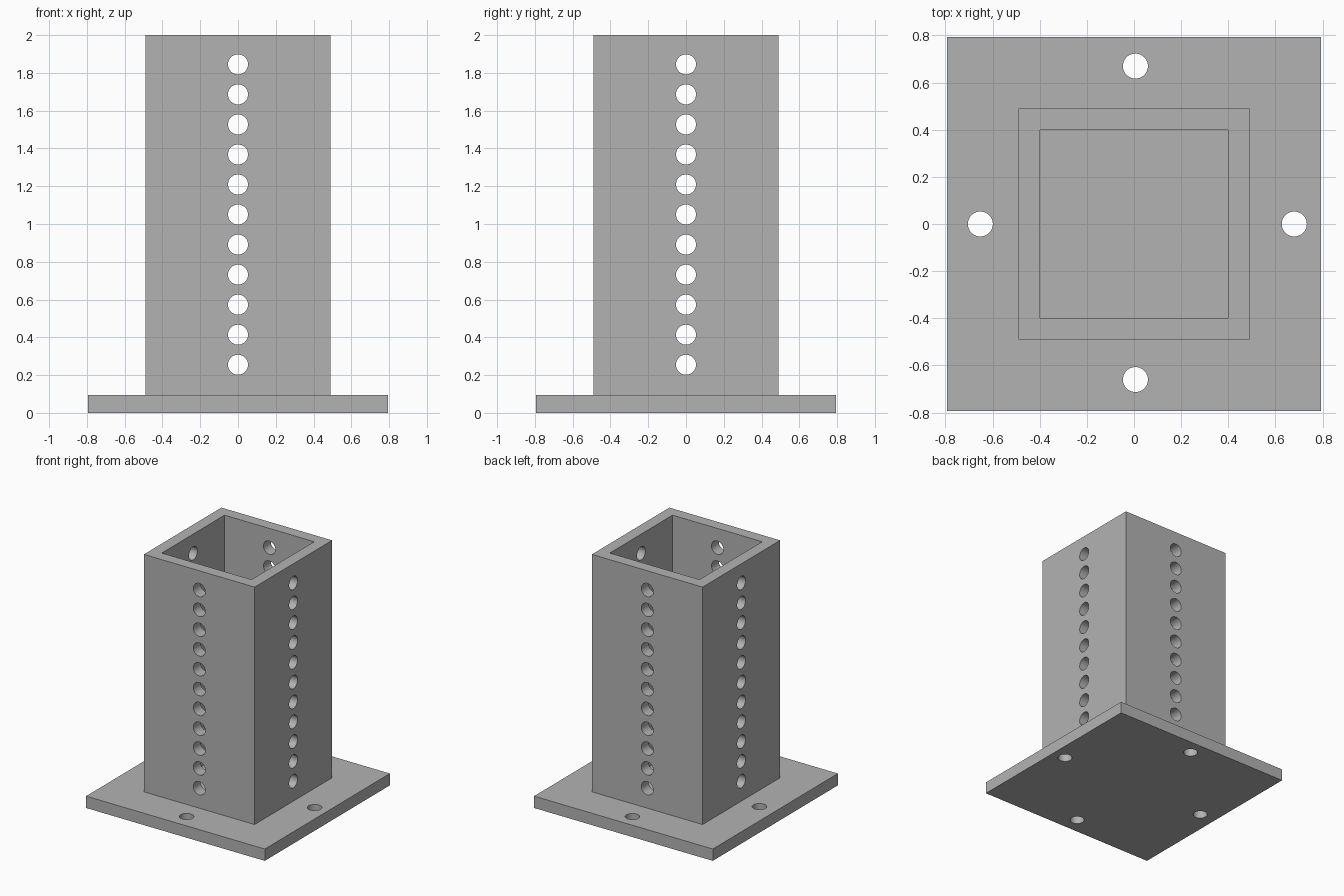
import bpy, bmesh
from math import pi, radians
from mathutils import Matrix, Vector

cube = bpy.data.objects.get("Cube")
if cube:
    bpy.data.objects.remove(cube, do_unlink=True)

PLATE, PLATE_TOP = 0.793, 0.095     # half width, thickness
OUTER, INNER, TOP = 0.491, 0.398, 2.0
HOLE_R = 0.053

steel = bpy.data.materials.new("grey_steel")
steel.use_nodes = True
grey = (0.45, 0.45, 0.45, 1)
steel.diffuse_color = grey
steel.node_tree.nodes["Principled BSDF"].inputs["Base Color"].default_value = grey


def add_box(bm, half, z0, z1):
    m = Matrix.Translation((0, 0, (z0 + z1) / 2)) @ Matrix.Diagonal((2 * half, 2 * half, z1 - z0, 1))
    bmesh.ops.create_cube(bm, size=1, matrix=m)


def add_pin(bm, centre, axis, depth):
    turn = Vector((0, 0, 1)).rotation_difference(Vector(axis)).to_matrix().to_4x4()
    bmesh.ops.create_cone(bm, cap_ends=True, segments=48, radius1=HOLE_R, radius2=HOLE_R,
                          depth=depth, matrix=Matrix.Translation(centre) @ turn)


def finish(name, bm):
    mesh = bpy.data.meshes.new(name)
    bm.to_mesh(mesh)
    bm.free()
    mesh.materials.append(steel)
    obj = bpy.data.objects.new(name, mesh)
    bpy.context.collection.objects.link(obj)
    return obj


def cut(obj, cutter):
    cutter.hide_render = True
    mod = obj.modifiers.new("cut", 'BOOLEAN')
    mod.operation, mod.solver, mod.object = 'DIFFERENCE', 'EXACT', cutter
    bpy.ops.object.select_all(action='DESELECT')
    bpy.context.view_layer.objects.active = obj
    obj.select_set(True)
    bpy.ops.object.modifier_apply(modifier=mod.name)
    bpy.data.objects.remove(cutter, do_unlink=True)


# Base plate with four bolt holes
bm = bmesh.new()
add_box(bm, PLATE, 0, PLATE_TOP)
plate = finish("base_plate", bm)
bm = bmesh.new()
for x, y in ((0.006, 0.67), (0.006, -0.66), (-0.652, 0), (0.68, 0)):
    add_pin(bm, (x, y, PLATE_TOP / 2), (0, 0, 1), 0.3)
cut(plate, finish("bolt_hole_cutter", bm))

# Square tube, hollow and open at the top
bm = bmesh.new()
add_box(bm, OUTER, PLATE_TOP, TOP)
tube = finish("square_tube", bm)
bm = bmesh.new()
add_box(bm, INNER, 0, TOP + 0.2)
cut(tube, finish("cavity_cutter", bm))

# Column of eleven holes through each wall
bm = bmesh.new()
wall = (OUTER + INNER) / 2
for i in range(11):
    z = 0.255 + 0.159 * i
    for side in (-wall, wall):
        add_pin(bm, (side, 0, z), (1, 0, 0), 0.2)
        add_pin(bm, (0, side, z), (0, 1, 0), 0.2)
cut(tube, finish("wall_hole_cutter", bm))

# Round hole walls, sharp plate edges
for obj in (plate, tube):
    bpy.ops.object.select_all(action='DESELECT')
    bpy.context.view_layer.objects.active = obj
    obj.select_set(True)
    bpy.ops.object.shade_smooth_by_angle(angle=radians(30))
